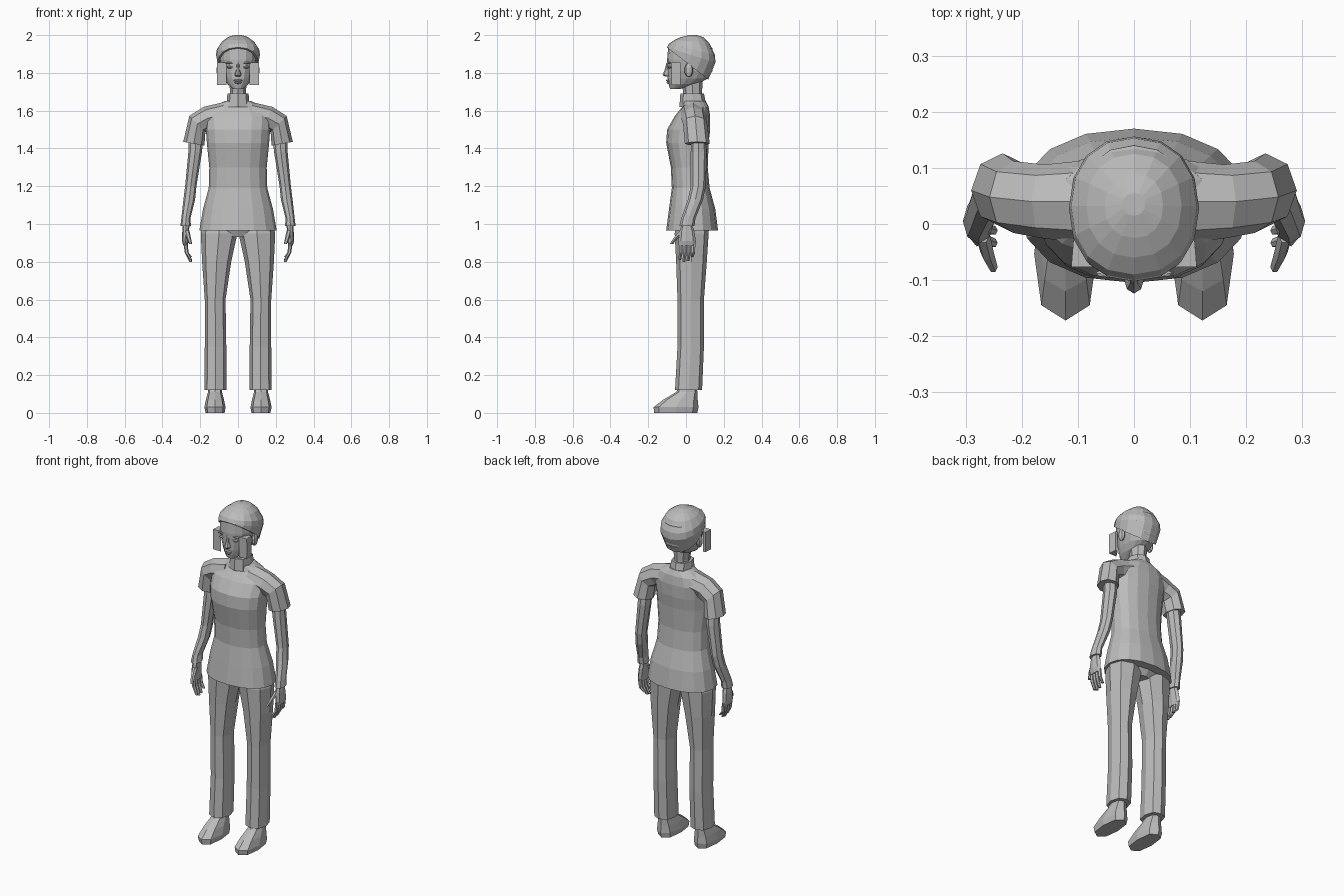
import bpy, bmesh
from math import sin, cos, pi, radians, copysign
from mathutils import Vector

if "Cube" in bpy.data.objects:
    bpy.data.objects.remove(bpy.data.objects["Cube"])

grey = bpy.data.materials.new("plain_grey")
grey.use_nodes = True
grey.diffuse_color = (0.5, 0.5, 0.5, 1)
bsdf = next(n for n in grey.node_tree.nodes if n.type == "BSDF_PRINCIPLED")
bsdf.inputs["Base Color"].default_value = grey.diffuse_color
bsdf.inputs["Roughness"].default_value = 0.8


def finish(name, bm):
    bmesh.ops.recalc_face_normals(bm, faces=bm.faces[:])
    mesh = bpy.data.meshes.new(name)
    bm.to_mesh(mesh)
    bm.free()
    mesh.materials.append(grey)
    obj = bpy.data.objects.new(name, mesh)
    bpy.context.collection.objects.link(obj)
    return obj


def loft(name, rings, sides=8, power=1.0, mirror=1):
    """Skin rings given as (centre, u radius vector, v radius vector)."""
    bm = bmesh.new()
    soft = lambda a: copysign(abs(a) ** power, a)
    loops = []
    for c, u, v in rings:
        loop = []
        for i in range(sides):
            a = 2 * pi * i / sides
            p = Vector(c) + Vector(u) * soft(cos(a)) + Vector(v) * soft(sin(a))
            p.x *= mirror
            loop.append(bm.verts.new(p))
        loops.append(loop)
    for low, high in zip(loops, loops[1:]):
        for i in range(sides):
            j = (i + 1) % sides
            bm.faces.new((low[i], low[j], high[j], high[i]))
    bm.faces.new(loops[0])
    bm.faces.new(loops[-1])
    return finish(name, bm)


def level(z, rx, front, back, x=0.0, drop=0.0):
    """Horizontal ring from its front and back; drop lowers the back."""
    return (x, (front + back) / 2, z), (rx, 0, 0), (0, (back - front) / 2, -drop)


def tilted(x, y, z, ru, rv, degrees):
    """Ring leaning about the y axis."""
    t = radians(degrees)
    return (x, y, z), (ru * cos(t), 0, ru * sin(t)), (0, rv, 0)


def blob(name, centre, size, mirror=1):
    bm = bmesh.new()
    bmesh.ops.create_uvsphere(bm, u_segments=8, v_segments=5, radius=1)
    for v in bm.verts:
        v.co = Vector(centre) + v.co * Vector(size)
        v.co.x *= mirror
    return finish(name, bm)


# Shirt body, collar, neck and hips
loft("shirt", [
    level(.965, .205, -.105, .17), level(1.08, .185, -.09, .155),
    level(1.19, .155, -.075, .125), level(1.3, .152, -.08, .115),
    level(1.43, .165, -.105, .12), level(1.5, .17, -.1, .128),
    level(1.57, .175, -.06, .128), level(1.62, .13, -.02, .12),
    level(1.65, .07, -.02, .105)], sides=16, power=.9)
loft("collar", [level(1.62, .062, -.035, .11), level(1.69, .056, -.03, .095)], power=.85)
loft("neck", [level(1.62, .045, -.015, .085), level(1.7, .042, -.015, .085),
              level(1.79, .05, -.03, .09)])
loft("hips", [level(.93, .06, -.04, .1), level(.98, .17, -.06, .13),
              level(1.1, .15, -.06, .12)], sides=12)

# Head and hair
loft("head", [
    level(1.715, .028, -.085, -.03), level(1.74, .055, -.092, .06),
    level(1.77, .073, -.097, .115), level(1.81, .088, -.098, .14),
    level(1.87, .1, -.1, .145), level(1.93, .1, -.095, .14),
    level(1.97, .06, -.05, .1)], sides=16, power=.9)
loft("hair", [
    level(1.85, .108, -.102, .118, drop=.085), level(1.895, .116, -.1, .156, drop=.04),
    level(1.925, .112, -.09, .153, drop=.03), level(1.965, .085, -.06, .125, drop=.01),
    level(1.99, .052, -.025, .09), level(2, .02, .015, .055)], sides=16, power=.9)

# Face
loft("nose", [level(1.78, .014, -.112, -.07), level(1.79, .018, -.124, -.07),
              level(1.815, .01, -.113, -.07), level(1.855, .008, -.103, -.07)])
blob("upper_lip", (0, -.094, 1.76), (.025, .012, .006))
blob("lower_lip", (0, -.092, 1.749), (.02, .012, .007))

for side, s in (("left", 1), ("right", -1)):
    blob(side + "_eye", (.042, -.086, 1.83), (.02, .01, .007), s)
    blob(side + "_brow", (.044, -.088, 1.853), (.026, .008, .005), s)
    blob(side + "_ear", (.1, .015, 1.815), (.014, .024, .038), s)

    # Flat lock of hair beside the face
    loft(side + "_side_lock", [
        ((.086, -.077, 1.795), (.026, 0, 0), (0, 0, .06)),
        ((.1, -.028, 1.795), (.008, 0, 0), (0, 0, .06))],
        sides=8, power=.02, mirror=s)

    # Short sleeve and arm
    loft(side + "_sleeve", [
        tilted(.07, .04, 1.585, .06, .075, 82), tilted(.16, .04, 1.56, .064, .066, 70),
        tilted(.215, .048, 1.53, .06, .064, 45), tilted(.234, .06, 1.425, .057, .066, 10)],
        mirror=s)
    loft(side + "_arm", [
        level(1.5, .04, .03, .1, .218), level(1.38, .036, .025, .11, .227),
        level(1.2, .03, .025, .105, .25), level(1.13, .031, .01, .09, .258),
        level(1.03, .024, -.025, .05, .276), level(.99, .028, -.035, .045, .277)],
        mirror=s)

    # Hand with fingers and thumb
    loft(side + "_palm", [
        level(1, .018, -.022, .03, .275), level(.96, .018, -.035, .045, .277),
        level(.91, .017, -.04, .052, .28), level(.885, .013, -.038, .05, .277)], mirror=s)
    for i, tip in enumerate((.81, .8, .805, .825)):
        y = -.027 + i * .022
        loft(f"{side}_finger_{i + 1}", [
            level(.9, .011, y - .012, y + .012, .278),
            level(.85, .01, y - .011, y + .011, .272),
            level(tip, .007, y - .015, y + .002, .25)], sides=6, mirror=s)
    loft(side + "_thumb", [
        level(.965, .013, -.035, .0, .27), level(.93, .012, -.065, -.035, .262),
        level(.895, .008, -.087, -.066, .251)], sides=6, mirror=s)

    # Trouser leg and foot
    loft(side + "_trouser_leg", [
        level(1, .085, -.05, .12, .1), level(.95, .097, -.06, .12, .1),
        level(.8, .077, -.052, .11, .113), level(.6, .055, -.045, .095, .121),
        level(.35, .057, -.045, .095, .119), level(.12, .058, -.058, .085, .12)],
        sides=8, power=.85, mirror=s)
    loft(side + "_foot", [
        level(0, .05, -.168, .06, .121), level(.03, .056, -.172, .066, .122),
        level(.07, .048, -.12, .062, .122), level(.11, .037, -.052, .06, .122),
        level(.18, .034, -.02, .055, .122)], power=.75, mirror=s)
